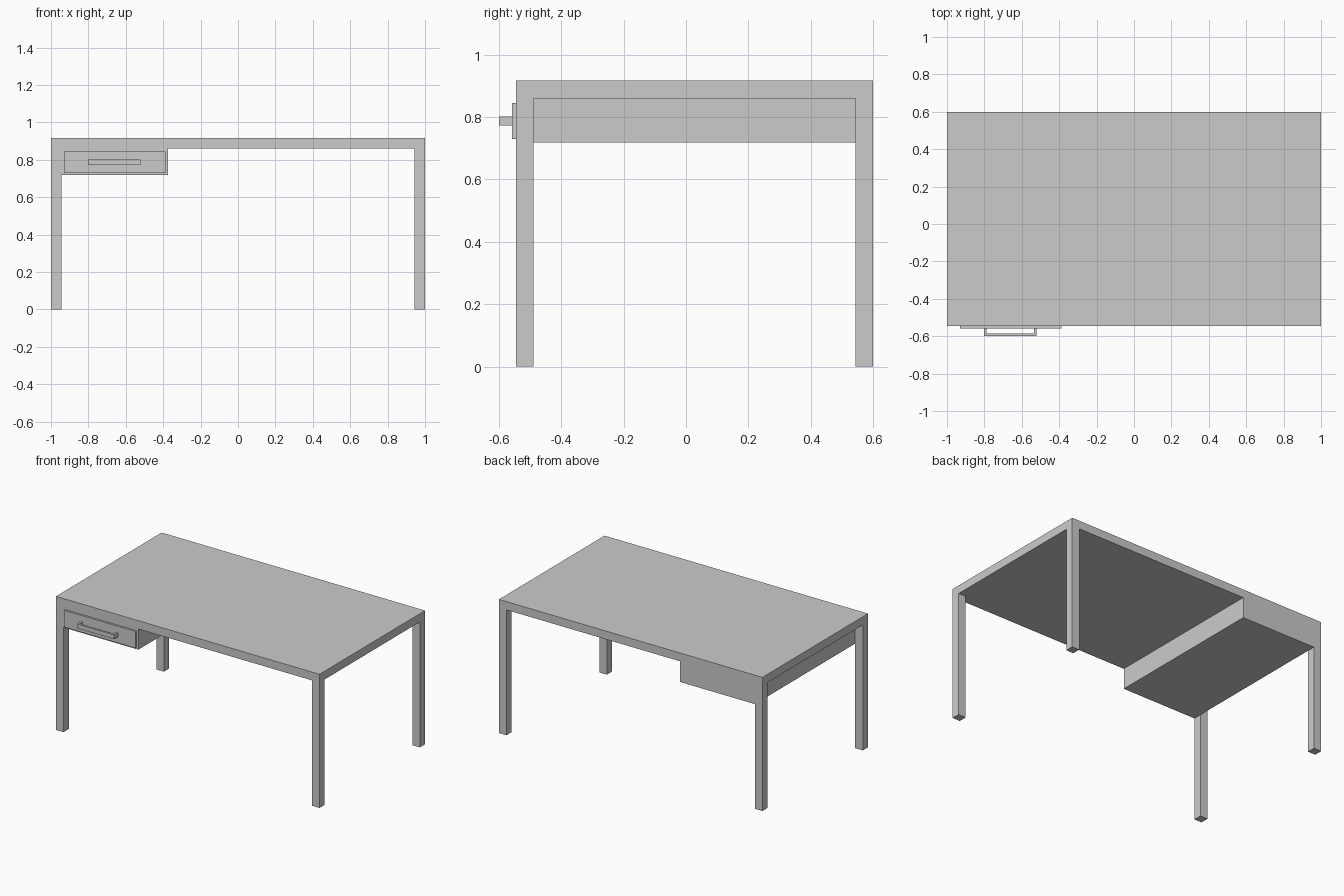
import bpy

if "Cube" in bpy.data.objects:
    bpy.data.objects.remove(bpy.data.objects["Cube"])

LEG = 0.057
X0, X1 = -1.0, 1.0
Y0, Y1 = -0.545, 0.6
TOP, UNDER = 0.917, 0.86


def box(name, x, y, z):
    """Axis-aligned box from (min, max) ranges."""
    centre = [(a + b) / 2 for a, b in (x, y, z)]
    bpy.ops.mesh.primitive_cube_add(size=1, location=centre)
    ob = bpy.context.object
    ob.name = name
    ob.scale = [b - a for a, b in (x, y, z)]
    bpy.ops.object.transform_apply(location=False, rotation=False, scale=True)
    return ob


# Table top
box("table_top", (X0, X1), (Y0, Y1), (UNDER, TOP))

# Four square corner legs
for side, lx in (("left", X0), ("right", X1 - LEG)):
    for end, ly in (("front", Y0), ("back", Y1 - LEG)):
        box(f"{end}_{side}_leg", (lx, lx + LEG), (ly, ly + LEG), (0, UNDER))

# Drawer case, flush with front and back, inset behind the left legs
box("drawer_case", (X0 + LEG, -0.375), (Y0, Y1), (0.718, UNDER))

# Drawer front panel
FRONT = Y0 - 0.013
box("drawer_front", (-0.93, -0.388), (FRONT, Y0), (0.73, 0.845))

# Handle: bar on two posts
HX0, HX1, HT = -0.803, -0.52, 0.014
HZ = (0.772, 0.801)
box("handle_bar", (HX0, HX1), (-0.6, -0.6 + HT), HZ)
for side, px in (("left", HX0), ("right", HX1 - HT)):
    box(f"handle_post_{side}", (px, px + HT), (-0.6 + HT, FRONT), HZ)
